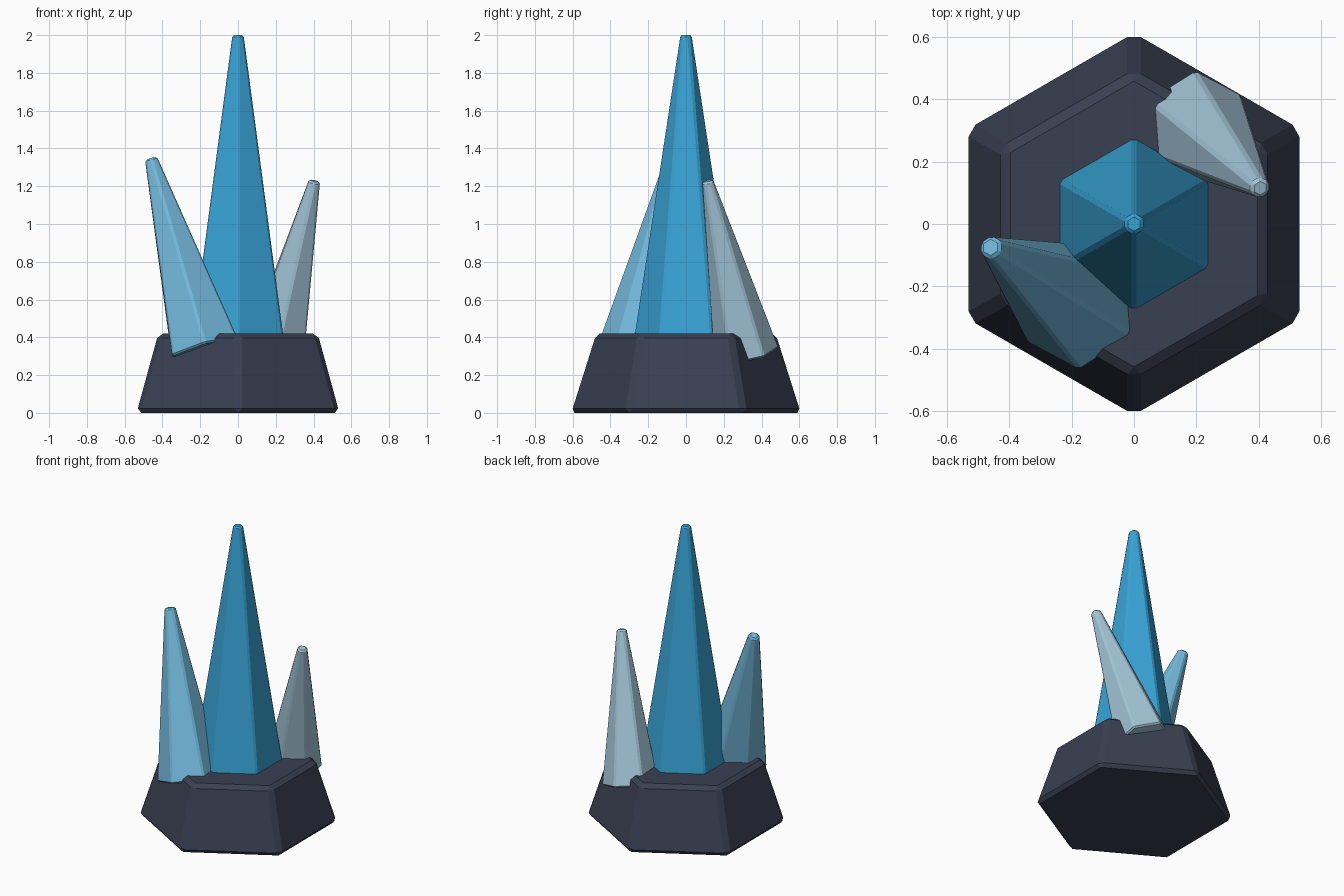
import bpy, bmesh, math
from mathutils import Vector, Matrix

if "Cube" in bpy.data.objects:
    bpy.data.objects.remove(bpy.data.objects["Cube"], do_unlink=True)


def material(name, rgb):
    mat = bpy.data.materials.new(name)
    mat.use_nodes = True
    mat.diffuse_color = (*rgb, 1)
    mat.node_tree.nodes["Principled BSDF"].inputs["Base Color"].default_value = (*rgb, 1)
    return mat


def hex_spire(name, start, end, r_start, r_end, bevel, mat):
    """Chamfered six-sided frustum from start to end, with corners facing +-y."""
    start, end = Vector(start), Vector(end)
    axis = end - start
    # Tilt about x, then about y, so the corners stay aligned with y
    ry = math.atan2(axis.x, math.hypot(axis.y, axis.z))
    rx = math.atan2(-axis.y, axis.z)
    turn = Matrix.Rotation(rx, 4, "X") @ Matrix.Rotation(ry, 4, "Y")

    bm = bmesh.new()
    bmesh.ops.create_cone(bm, cap_ends=True, segments=6, radius1=r_start,
                          radius2=r_end, depth=axis.length)
    bmesh.ops.translate(bm, verts=bm.verts, vec=(0, 0, axis.length / 2))
    # Put a corner on the y axis whatever the primitive's start angle
    corner = bm.verts[:][0].co
    spin = math.pi / 2 - math.atan2(corner.y, corner.x)
    bmesh.ops.rotate(bm, verts=bm.verts, matrix=Matrix.Rotation(spin, 3, "Z"))
    bmesh.ops.bevel(bm, geom=bm.edges[:], offset=bevel, segments=1,
                    affect="EDGES", clamp_overlap=True)
    bmesh.ops.recalc_face_normals(bm, faces=bm.faces)
    mesh = bpy.data.meshes.new(name)
    bm.to_mesh(mesh)
    bm.free()
    mesh.materials.append(mat)
    obj = bpy.data.objects.new(name, mesh)
    obj.matrix_world = Matrix.Translation(start) @ turn
    bpy.context.collection.objects.link(obj)
    return obj


stone = material("dark slate", (0.042, 0.051, 0.084))
blue = material("bright blue", (0.04, 0.37, 0.68))
sky = material("sky blue", (0.17, 0.48, 0.71))
pale = material("pale blue", (0.36, 0.55, 0.67))

# Stone pedestal
hex_spire("pedestal", (0, 0, 0), (0, 0, 0.42), 0.62, 0.487, 0.025, stone)

# Tall upright crystal and two leaning ones
hex_spire("main_crystal", (0, 0, 0.36), (0, 0, 2), 0.284, 0.034, 0.01, blue)
hex_spire("right_crystal", (-0.175, -0.265, 0.33), (-0.46, -0.075, 1.345),
          0.207, 0.038, 0.01, sky)
hex_spire("left_crystal", (0.195, 0.32, 0.307), (0.405, 0.115, 1.228),
          0.178, 0.034, 0.01, pale)
